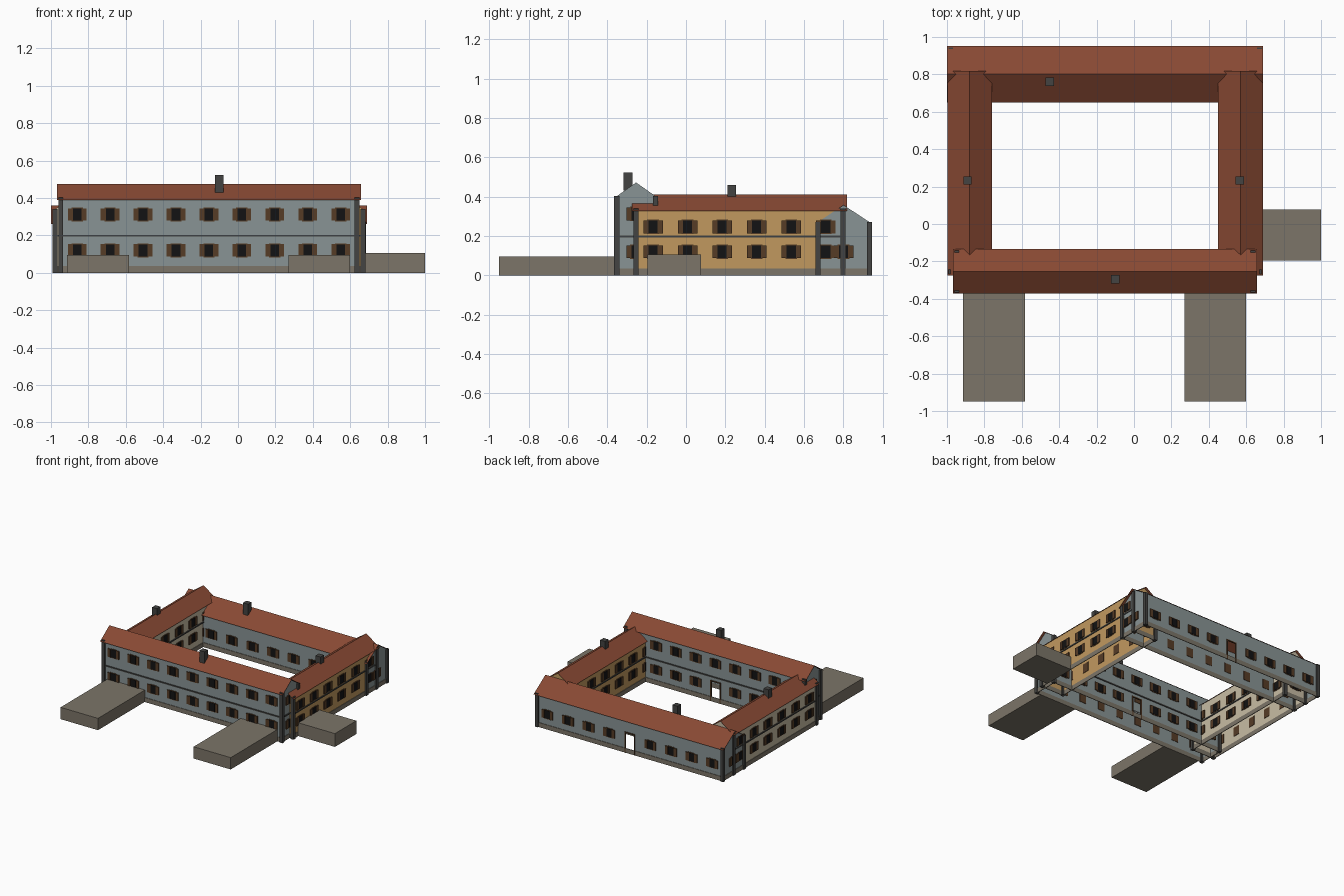
import bpy, bmesh, math
from mathutils import Vector

if "Cube" in bpy.data.objects:
    bpy.data.objects.remove(bpy.data.objects["Cube"])


def mat(name, r, g, b):
    m = bpy.data.materials.new(name)
    lin = [(c / 255 / 12.92 if c < 10 else ((c / 255 + 0.055) / 1.055) ** 2.4) for c in (r, g, b)]
    m.diffuse_color = (*lin, 1)
    m.use_nodes = True
    m.node_tree.nodes["Principled BSDF"].inputs["Base Color"].default_value = m.diffuse_color
    return m


ROOF = mat("roof_tile_red", 136, 73, 51)
BLUE = mat("wall_blue_grey", 137, 148, 149)
OCHRE = mat("wall_ochre", 193, 153, 95)
CREAM = mat("wall_cream", 200, 188, 164)
STONE = mat("terrace_stone", 124, 117, 104)
DARK = mat("dark_trim", 68, 68, 66)
WOOD = mat("shutter_brown", 86, 60, 38)
GLASS = mat("window_glass", 18, 18, 19)


def finish(name, bm, mats):
    me = bpy.data.meshes.new(name)
    bm.to_mesh(me)
    bm.free()
    for m in mats:
        me.materials.append(m)
    ob = bpy.data.objects.new(name, me)
    bpy.context.collection.objects.link(ob)
    return ob


def face(bm, pts, mi=0):
    f = bm.faces.new([bm.verts.new(p) for p in pts])
    f.material_index = mi


def box(bm, lo, hi, mi=0):
    vs = bmesh.ops.create_cube(bm, size=1)["verts"]
    for v in vs:
        v.co = Vector([lo[i] + (v.co[i] + 0.5) * (hi[i] - lo[i]) for i in range(3)])
    for f in {f for v in vs for f in v.link_faces}:
        f.material_index = mi


OV = 0.02            # roof overhang
DW, DH = 0.075, 0.16  # door opening


class Side:
    """One vertical wall: local u along it, d outwards, z up."""

    def __init__(self, a, b):
        self.a, self.b = Vector((*a, 0)), Vector((*b, 0))
        self.L = (self.b - self.a).length
        self.t = (self.b - self.a) / self.L
        self.n = Vector((self.t.y, -self.t.x, 0))

    def p(self, u, d, z):
        return self.a + self.t * u + self.n * d + Vector((0, 0, z))

    def plate(self, bm, u0, u1, z0, z1, d0, d1, mi=0):
        p, q = self.p(u0, d0, z0), self.p(u1, d1, z1)
        box(bm, [min(p[i], q[i]) for i in range(3)], [max(p[i], q[i]) for i in range(3)], mi)


def wing(name, x0, x1, y0, y1, eave, ridge, wall_mat, floors, door=False):
    along_x = (x1 - x0) > (y1 - y0)
    half = min(x1 - x0, y1 - y0) / 2
    slope = (ridge - eave) / (half + OV)
    top = eave + OV * slope - 0.002
    c = [(x0, y0), (x1, y0), (x1, y1), (x0, y1)]   # anticlockwise
    walls, wins, trim, plinth = (bmesh.new() for _ in range(4))
    for i in range(4):
        s = Side(c[i], c[(i + 1) % 4])
        gable = (i % 2 == 1) == along_x
        has_door = door and i == 2
        m, h = s.L / 2, DW / 2
        # wall sheets
        if gable:
            face(walls, [s.p(0, 0, 0), s.p(s.L, 0, 0), s.p(s.L, 0, top), s.p(m, 0, ridge - 0.003), s.p(0, 0, top)])
        else:
            spans = [(0, s.L, 0)]
            if has_door:
                spans = [(0, m - h, 0), (m - h, m + h, DH), (m + h, s.L, 0)]
            for u0, u1, z0 in spans:
                face(walls, [s.p(u0, 0, z0), s.p(u1, 0, z0), s.p(u1, 0, top), s.p(u0, 0, top)])
        # plinth and string course
        s.plate(plinth, 0, s.L, 0, 0.036, -0.001, 0.004)
        if len(floors) > 1:
            s.plate(trim, 0, s.L, 0.193, 0.203, -0.001, 0.006)
        # corner post
        x, y = c[i]
        box(trim, (x - 0.013, y - 0.013, 0), (x + 0.013, y + 0.013, top))
        # windows with frame and two shutters
        n = max(1, round(s.L / 0.18))
        for k in range(n):
            u = (k + 0.5) * s.L / n
            for z in floors:
                if has_door and k == n // 2 and z == floors[0]:
                    continue
                s.plate(wins, u - 0.030, u + 0.030, z - 0.037, z + 0.037, -0.003, 0.004, 0)
                s.plate(wins, u - 0.023, u + 0.023, z - 0.032, z + 0.032, -0.002, 0.006, 1)
                for e in (-1, 1):
                    a, b = sorted((u + e * 0.026, u + e * 0.050))
                    s.plate(wins, a, b, z - 0.033, z + 0.033, 0.0005, 0.008, 0)
        # door frame
        if has_door:
            for e in (-1, 1):
                a, b = sorted((m + e * h, m + e * (h + 0.008)))
                s.plate(wins, a, b, 0, DH + 0.008, -0.004, 0.006, 0)
            s.plate(wins, m - h, m + h, DH, DH + 0.008, -0.004, 0.006, 0)
    finish(name + "_walls", walls, [wall_mat])
    finish(name + "_plinth", plinth, [STONE])
    finish(name + "_posts_and_bands", trim, [DARK])
    finish(name + "_windows", wins, [WOOD, GLASS])
    # two sloping roof sheets
    roof = bmesh.new()
    X0, X1, Y0, Y1 = x0 - OV, x1 + OV, y0 - OV, y1 + OV
    if along_x:
        ym = (y0 + y1) / 2
        face(roof, [(X0, Y0, eave), (X1, Y0, eave), (X1, ym, ridge), (X0, ym, ridge)])
        face(roof, [(X1, Y1, eave), (X0, Y1, eave), (X0, ym, ridge), (X1, ym, ridge)])
    else:
        xm = (x0 + x1) / 2
        face(roof, [(X1, Y0, eave), (X1, Y1, eave), (xm, Y1, ridge), (xm, Y0, ridge)])
        face(roof, [(X0, Y1, eave), (X0, Y0, eave), (xm, Y0, ridge), (xm, Y1, ridge)])
    finish(name + "_roof", roof, [ROOF])


# four wings around the courtyard
wing("south_wing", -0.948, 0.637, -0.352, -0.155, 0.39, 0.475, BLUE, (0.12, 0.312), True)
wing("north_wing", -0.980, 0.671, 0.670, 0.932, 0.26, 0.36, BLUE, (0.12,), True)
wing("east_wing", 0.470, 0.669, -0.255, 0.798, 0.328, 0.412, OCHRE, (0.12, 0.246))
wing("west_wing", -0.978, -0.780, -0.255, 0.798, 0.328, 0.412, CREAM, (0.12, 0.246))

# chimneys
for nm, x, y, z0, z1 in (("south", -0.10, -0.295, 0.43, 0.523), ("north", -0.45, 0.76, 0.31, 0.41),
                         ("west", -0.89, 0.232, 0.37, 0.458), ("east", 0.565, 0.232, 0.37, 0.458)):
    b = bmesh.new()
    box(b, (x - 0.022, y - 0.022, z0), (x + 0.022, y + 0.022, z1))
    finish(nm + "_chimney", b, [DARK])

# stone terraces
for nm, lo, hi in (("front_left", (-0.915, -0.95, 0), (-0.582, -0.352, 0.095)),
                   ("front_right", (0.27, -0.95, 0), (0.60, -0.352, 0.095)),
                   ("east", (0.671, -0.195, 0), (1.0, 0.077, 0.107))):
    b = bmesh.new()
    box(b, lo, hi)
    finish(nm + "_terrace", b, [STONE])
